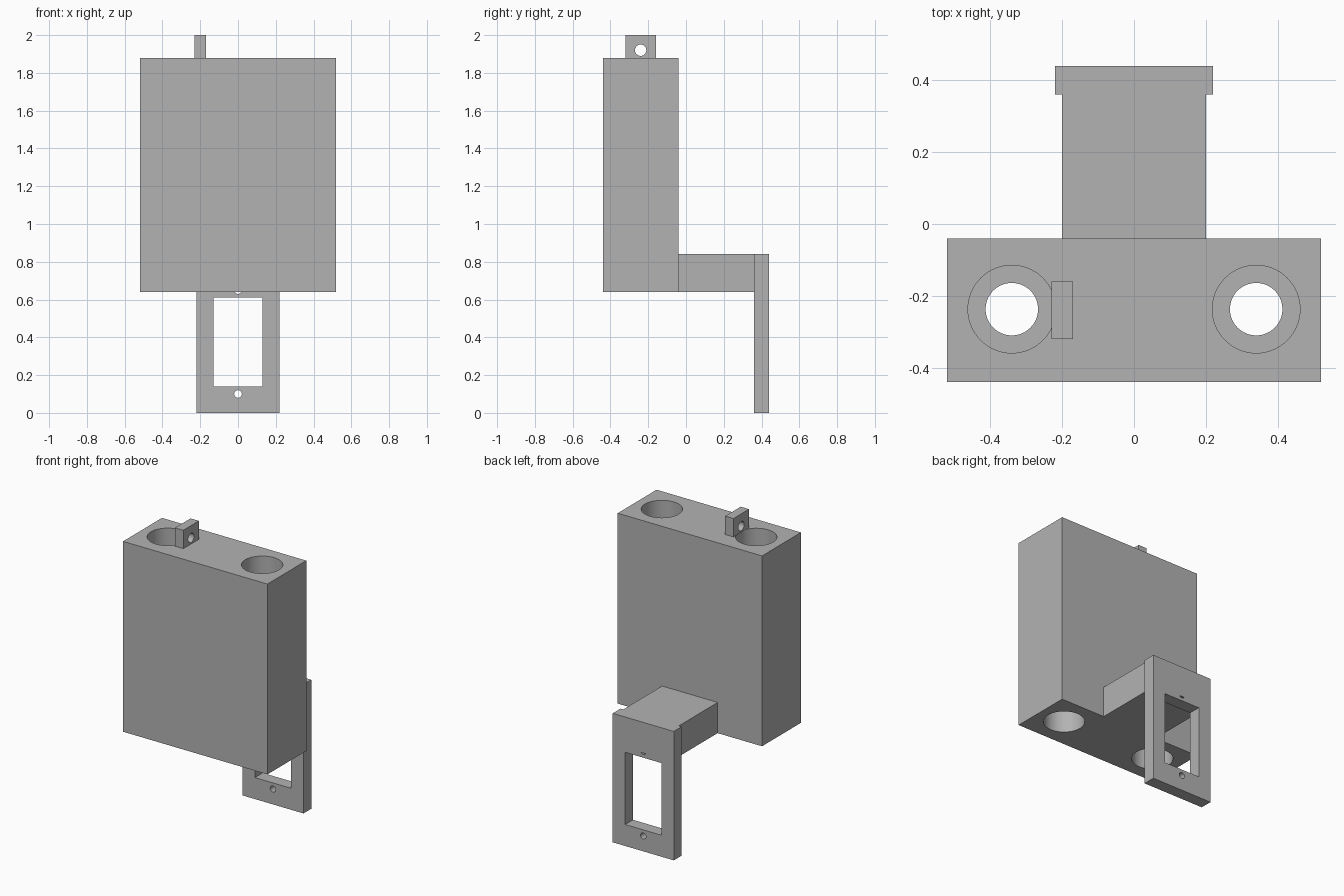
import bpy, bmesh, math
from mathutils import Vector

if "Cube" in bpy.data.objects:
    bpy.data.objects.remove(bpy.data.objects["Cube"])

grey = bpy.data.materials.new("light grey plastic")
grey.diffuse_color = (0.45, 0.45, 0.45, 1)
grey.use_nodes = True
grey.node_tree.nodes["Principled BSDF"].inputs["Base Color"].default_value = grey.diffuse_color


def prism(name, points, depth):
    """Extrude a flat outline along a vector."""
    bm = bmesh.new()
    face = bm.faces.new([bm.verts.new(p) for p in points])
    ext = bmesh.ops.extrude_face_region(bm, geom=[face])
    bmesh.ops.translate(bm, vec=Vector(depth),
                        verts=[v for v in ext["geom"] if isinstance(v, bmesh.types.BMVert)])
    bmesh.ops.recalc_face_normals(bm, faces=bm.faces)
    mesh = bpy.data.meshes.new(name)
    bm.to_mesh(mesh)
    bm.free()
    ob = bpy.data.objects.new(name, mesh)
    mesh.materials.append(grey)
    bpy.context.collection.objects.link(ob)
    return ob


def box(name, x0, x1, y0, y1, z0, z1):
    return prism(name, [(x0, y0, z0), (x1, y0, z0), (x1, y1, z0), (x0, y1, z0)], (0, 0, z1 - z0))


def arc(r, start=0, end=360, n=48):
    full = end - start == 360
    steps = [start + (end - start) * i / (n if full else n - 1) for i in range(n)]
    return [(r * math.cos(math.radians(a)), r * math.sin(math.radians(a))) for a in steps]


def finish(ob, cutters):
    """Cut the holes, then shade the round walls smooth."""
    for c in cutters:
        c.hide_render = True
        c.hide_viewport = True
        mod = ob.modifiers.new(c.name, "BOOLEAN")
        mod.operation, mod.solver, mod.object = "DIFFERENCE", "EXACT", c
    bpy.context.view_layer.update()
    deps = bpy.context.evaluated_depsgraph_get()
    mesh = bpy.data.meshes.new_from_object(ob.evaluated_get(deps))
    ob.modifiers.clear()
    ob.data = mesh
    for c in cutters:
        bpy.data.objects.remove(c)
    bpy.ops.object.select_all(action="DESELECT")
    ob.select_set(True)
    bpy.context.view_layer.objects.active = ob
    bpy.ops.object.shade_smooth_by_angle(angle=math.radians(30))


# main block with two vertical bores, wide at both ends with a narrower throat
body = box("body", -0.52, 0.52, -0.44, -0.04, 0.64, 1.88)
cuts = []
for x in (-0.34, 0.34):
    for r, z0, z1 in ((0.122, 0.6, 1.16), (0.073, 1.1, 1.42), (0.122, 1.36, 1.92)):
        cuts.append(prism("bore_cutter", [(x + a, -0.237 + b, z0) for a, b in arc(r, n=64)],
                          (0, 0, z1 - z0)))
finish(body, cuts)

# hanging tab with a cross hole
tab = box("hanging_tab", -0.23, -0.17, -0.32, -0.16, 1.88, 2.0)
finish(tab, [prism("tab_cutter", [(-0.3, -0.24 + a, 1.92 + b) for a, b in arc(0.03)], (0.2, 0, 0))])

# arm joining block and plate
box("arm", -0.2, 0.2, -0.04, 0.36, 0.64, 0.84)

# mounting plate with window, screw hole and the open part of the upper screw hole
plate = box("mounting_plate", -0.22, 0.22, 0.36, 0.44, 0.0, 0.84)
window = box("window_cutter", -0.13, 0.13, 0.3, 0.5, 0.14, 0.61)
lower = prism("lower_screw_cutter", [(a, 0.3, 0.1 + b) for a, b in arc(0.02)], (0, 0.2, 0))
upper = prism("upper_screw_cutter",
              [(a, 0.3, 0.65 + b) for a, b in arc(0.02, 210, 330, 12)], (0, 0.2, 0))
finish(plate, [window, lower, upper])
